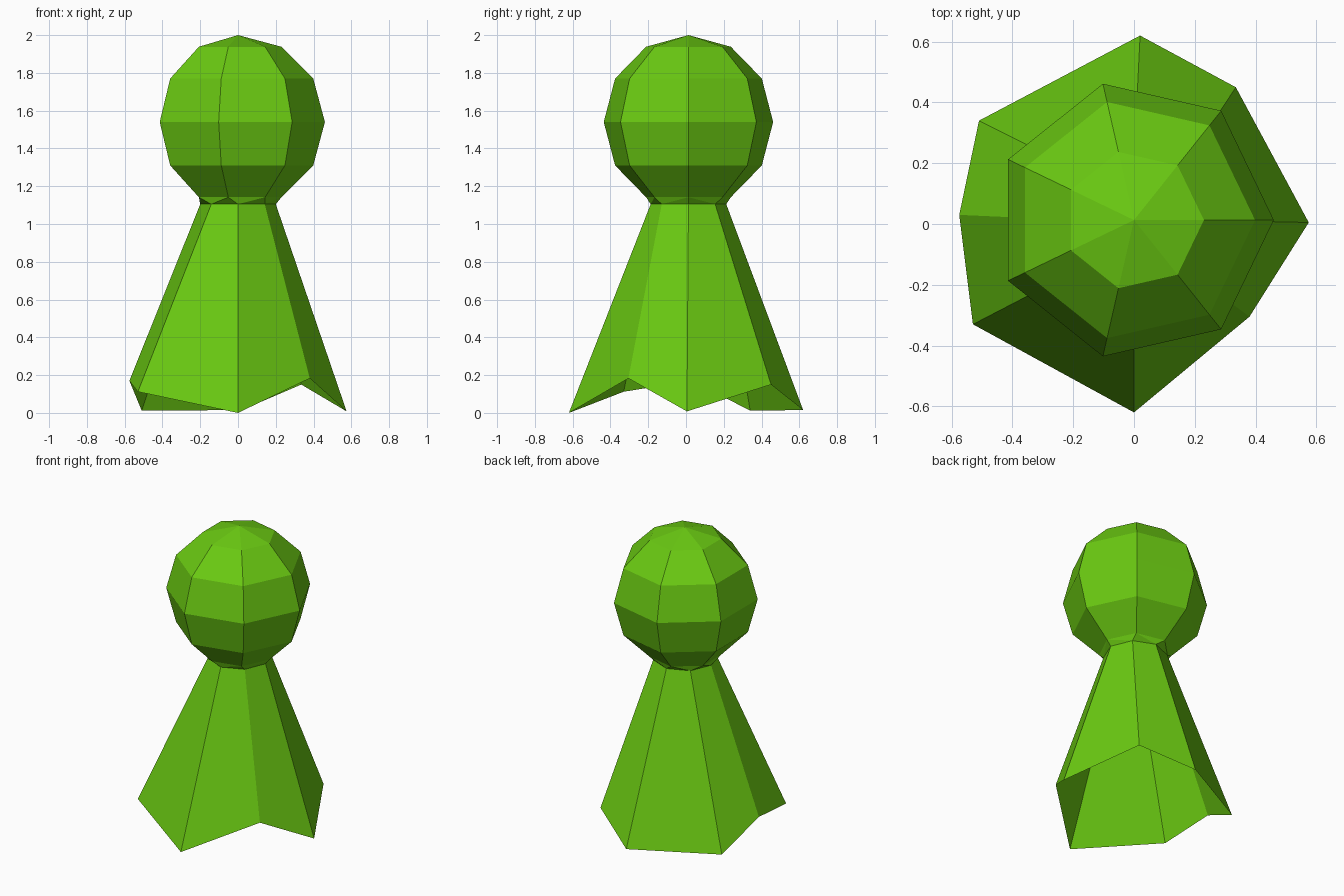
import bpy, bmesh
from math import cos, sin, radians, tau

if "Cube" in bpy.data.objects:
    bpy.data.objects.remove(bpy.data.objects["Cube"])

CY = 0.013          # centre line of head and neck in y
HEAD_Z, HEAD_R = 1.54, 0.46
NECK_Z = 1.105

green = bpy.data.materials.new("bright green")
green.diffuse_color = (0.145, 0.59, 0.006, 1)
green.use_nodes = True
green.node_tree.nodes["Principled BSDF"].inputs["Base Color"].default_value = green.diffuse_color


def ring(n, r, z):
    return [(r * cos(tau * i / n), CY + r * sin(tau * i / n), z) for i in range(n)]


def loft(bm, rings):
    """Join rings of equal point count with quads; returns the vertex rings."""
    vr = [[bm.verts.new(p) for p in pts] for pts in rings]
    for a, b in zip(vr, vr[1:]):
        for i in range(len(a)):
            j = (i + 1) % len(a)
            bm.faces.new((a[i], a[j], b[j], b[i]))
    return vr


def finish(bm, name):
    me = bpy.data.meshes.new(name)
    bm.to_mesh(me)
    bm.free()
    me.materials.append(green)
    ob = bpy.data.objects.new(name, me)
    bpy.context.collection.objects.link(ob)
    return ob


# Head: seven-sided ball with 30 degree rings, open where it meets the neck
bm = bmesh.new()
head_rings = [ring(7, HEAD_R * cos(radians(a)), HEAD_Z + HEAD_R * sin(radians(a)))
              for a in (-60, -30, 0, 30, 60)]
vr = loft(bm, head_rings)
top = bm.verts.new((0, CY, HEAD_Z + HEAD_R))
for i in range(7):
    bm.faces.new((vr[-1][i], vr[-1][(i + 1) % 7], top))
finish(bm, "head")

# Body: open eight-sided skirt with an uneven hem
hem = [(0.575, 0.005, 0.008), (0.335, 0.45, 0.15), (0.02, 0.62, 0.015), (-0.51, 0.34, 0.012),
       (-0.575, 0.03, 0.17), (-0.53, -0.33, 0.112), (0, -0.62, 0.0), (0.38, -0.305, 0.183)]
collar = ring(8, 0.2, NECK_Z)
bm = bmesh.new()
loft(bm, [hem, collar])
finish(bm, "body")

# Neck: narrow band between the eight-sided body and seven-sided head
bm = bmesh.new()
for p in collar + head_rings[0]:
    bm.verts.new(p)
bmesh.ops.convex_hull(bm, input=bm.verts[:])
bm.normal_update()
caps = [f for f in bm.faces if abs(f.normal.z) > 0.999]
bmesh.ops.delete(bm, geom=caps, context='FACES')
finish(bm, "neck")
